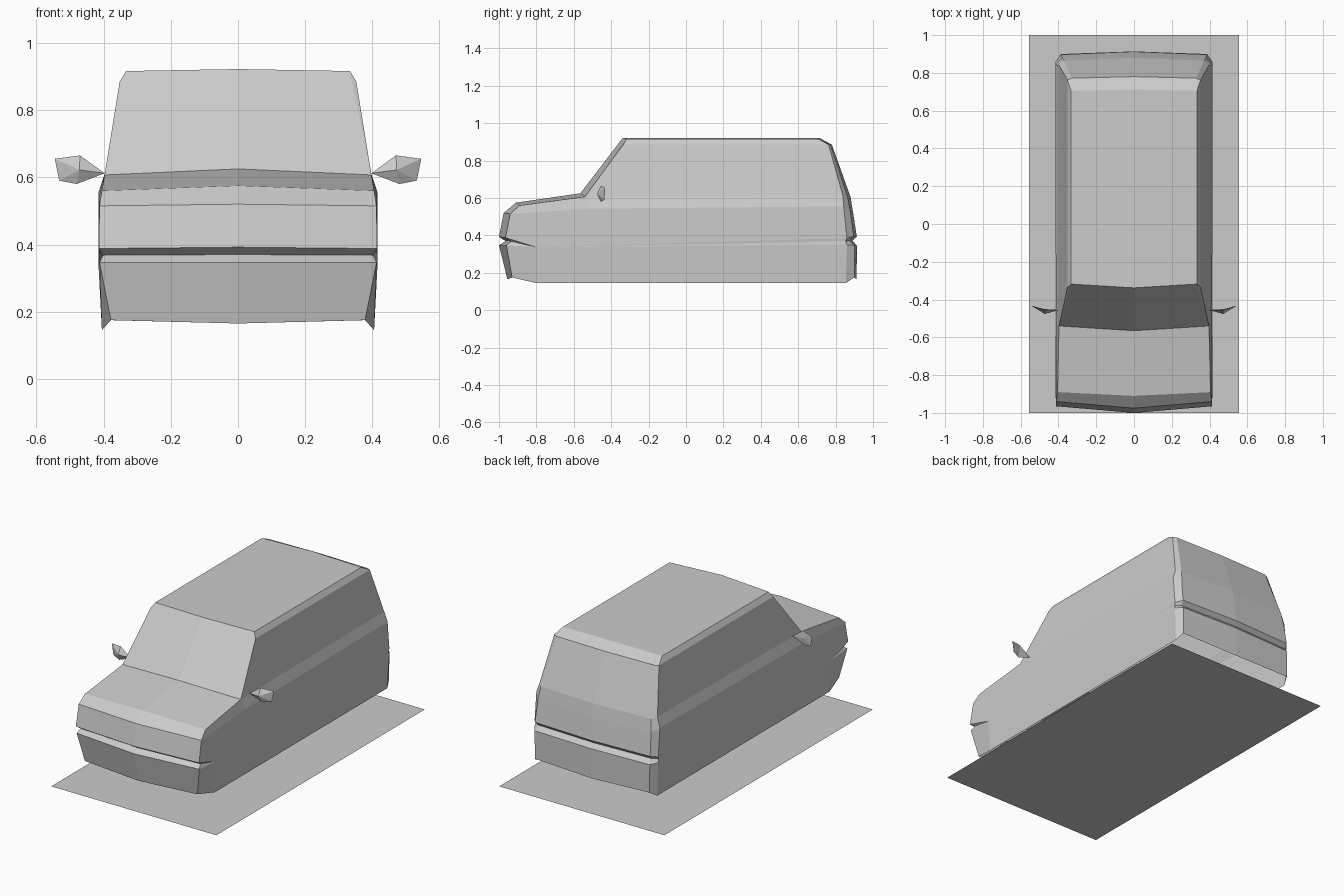
import bpy, bmesh

if "Cube" in bpy.data.objects:
    bpy.data.objects.remove(bpy.data.objects["Cube"])


def make(name, pts, faces, mirrored=True):
    mesh = bpy.data.meshes.new(name)
    bm = bmesh.new()
    keys = {k: bm.verts.new(p) for k, p in pts.items()}
    for f in faces:
        bm.faces.new([keys[k] for k in f])
    bmesh.ops.recalc_face_normals(bm, faces=bm.faces)
    # open shells: make sure the right-hand half faces outwards
    if sum(f.normal.x * f.calc_area() for f in bm.faces) < -1e-4:
        bmesh.ops.reverse_faces(bm, faces=bm.faces)
    bm.to_mesh(mesh)
    bm.free()
    ob = bpy.data.objects.new(name, mesh)
    bpy.context.collection.objects.link(ob)
    if mirrored:
        m = ob.modifiers.new("mirror", 'MIRROR')
        m.use_clip = True
    return ob


# Body stations, front bumper to tailgate: (centre y, z), (edge x, y, z)
stations = [
    ((-.955, .165), (.378, -.93, .175)),    # 0 front bumper bottom
    ((-1.0, .347), (.412, -.96, .347)),     # 1 bumper top
    ((-.965, .37), (.402, -.935, .368)),    # 2 groove
    ((-1.0, .392), (.414, -.965, .388)),    # 3 grille bottom
    ((-.975, .52), (.412, -.94, .515)),     # 4 grille top
    ((-.91, .575), (.405, -.89, .56)),      # 5 bonnet front
    ((-.565, .625), (.397, -.54, .607)),    # 6 windscreen bottom
    ((-.338, .922), (.333, -.318, .916)),   # 7 windscreen top
    ((.712, .922), (.333, .705, .916)),     # 8 roof rear
    ((.78, .885), (.33, .772, .885)),       # 9 rear window top
    ((.88, .605), (.37, .865, .605)),       # 10 rear window bottom
    ((.892, .53), (.38, .878, .53)),        # 11 tailgate
    ((.913, .395), (.387, .897, .395)),     # 12 tailgate bottom
    ((.89, .372), (.38, .875, .372)),       # 13 groove
    ((.914, .345), (.387, .9, .345)),       # 14 rear bumper top
    ((.912, .165), (.385, .9, .175)),       # 15 rear bumper bottom
]
pts, faces = {}, []
for i, (c, e) in enumerate(stations):
    pts[f"c{i}"] = (0, *c)
    pts[f"e{i}"] = e
    if i:
        faces.append([f"c{i-1}", f"c{i}", f"e{i}", f"e{i-1}"])

# Side points: roof bevel, belt, groove end, sill and rear corner line
pts.update({
    "s7": (.352, -.335, .885), "belt": (.414, -.52, .543),
    "notch": (.415, -.80, .337), "sill": (.405, -.80, .145),
    "s9": (.352, .762, .885), "s10": (.395, .838, .615),
    "s11": (.415, .843, .555), "s12": (.415, .86, .385),
    "s13": (.413, .853, .37), "s14": (.415, .86, .35),
    "s15": (.405, .855, .145),
})
faces += [f.split() for f in (
    "e7 s7 s9 e8", "e8 s9 e9", "e6 s7 e7",          # roof bevel and pillar
    "e6 s10 s9 s7", "e6 belt s11 s10",              # windows and belt
    "e5 e4 belt e6", "e4 e3 notch belt",            # wing
    "belt notch s12 s11", "notch s13 s12",
    "notch s14 s13", "notch sill s15 s14",          # door panels
    "e3 e2 notch", "e2 e1 notch", "e1 e0 sill notch",  # bumper side
)]
for i in range(9, 15):                              # rear corner strip
    faces.append([f"e{i}", f"s{i}", f"s{i+1}", f"e{i+1}"])
make("van_body", pts, faces)

# Wing mirrors: thin five-sided lens shapes
rim = [(.397, -.455, .612), (.47, -.455, .665), (.545, -.432, .655),
       (.532, -.436, .59), (.48, -.455, .58)]
pts = {i: p for i, p in enumerate(rim)}
pts["front"] = (.472, -.476, .622)
pts["back"] = (.478, -.450, .622)
faces = [[i, (i + 1) % 5, k] for i in range(5) for k in ("front", "back")]
make("wing_mirrors", pts, faces)

# Flat shadow sheet under the van
bpy.ops.mesh.primitive_plane_add(size=2)
sheet = bpy.context.object
sheet.name = "shadow_sheet"
sheet.scale = (.555, 1, 1)
